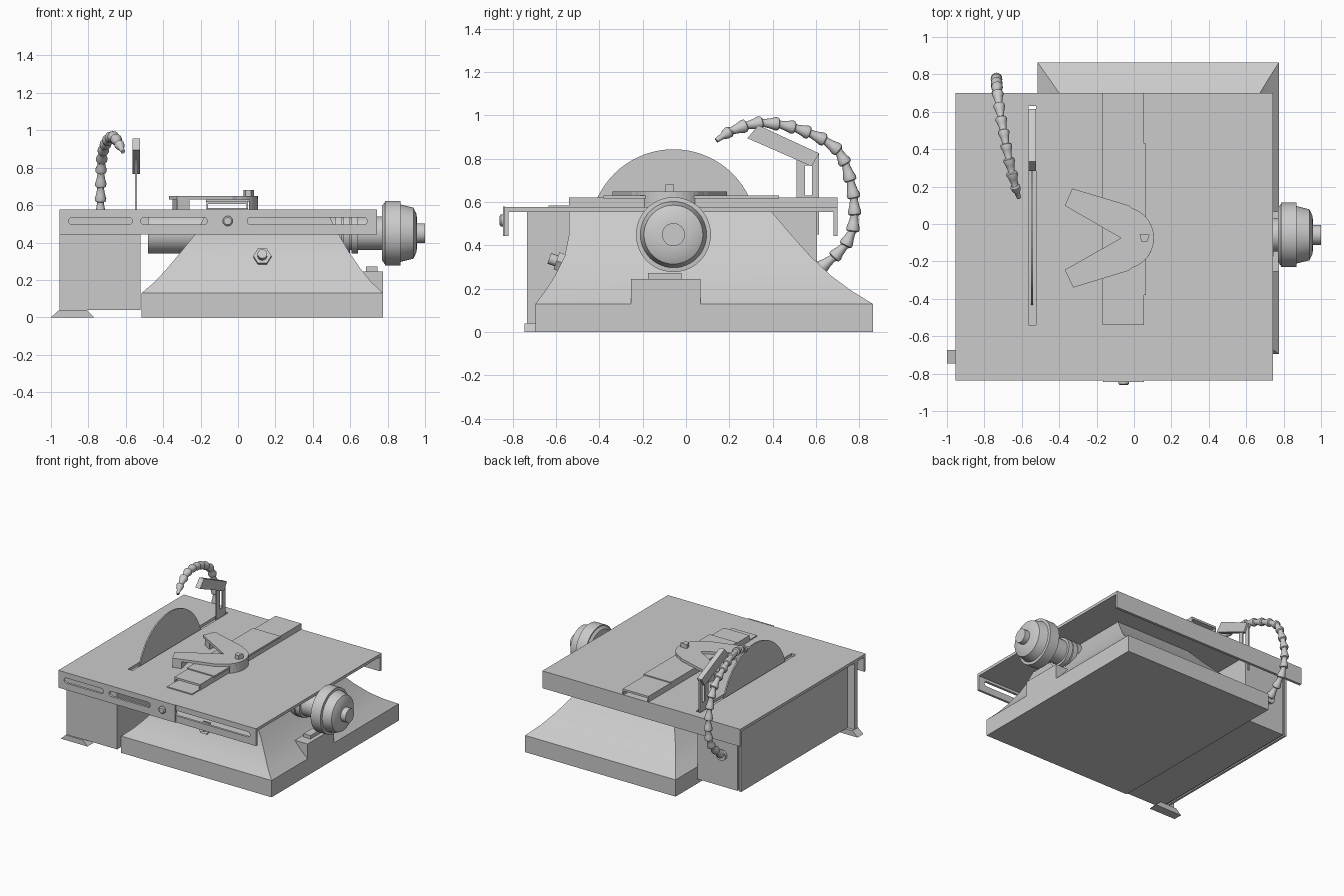
import bpy, bmesh, math
from mathutils import Vector, Matrix

if "Cube" in bpy.data.objects:
    bpy.data.objects.remove(bpy.data.objects["Cube"])

AY, AZ = -0.058, 0.45   # motor axis


def finish(bm, name, smooth=False):
    bmesh.ops.recalc_face_normals(bm, faces=bm.faces)
    me = bpy.data.meshes.new(name)
    bm.to_mesh(me)
    bm.free()
    ob = bpy.data.objects.new(name, me)
    bpy.context.collection.objects.link(ob)
    if smooth:
        bpy.ops.object.select_all(action='DESELECT')
        ob.select_set(True)
        bpy.context.view_layer.objects.active = ob
        bpy.ops.object.shade_smooth_by_angle(angle=math.radians(35))
    return ob


def loft(bm, rings):
    rows = [[bm.verts.new(p) for p in r] for r in rings]
    n = len(rows[0])
    for a, b in zip(rows, rows[1:]):
        for i in range(n):
            bm.faces.new((a[i], a[(i + 1) % n], b[(i + 1) % n], b[i]))
    bm.faces.new(rows[0])
    bm.faces.new(rows[-1])


def prism(name, pts, axis, lo, hi):
    """Extrude a 2D outline along an axis (x: pts are yz, y: xz, z: xy)."""
    put = {'x': lambda p, d: (d, *p), 'y': lambda p, d: (p[0], d, p[1]),
           'z': lambda p, d: (*p, d)}[axis]
    bm = bmesh.new()
    loft(bm, [[put(p, d) for p in pts] for d in (lo, hi)])
    return finish(bm, name)


def box(name, x0, x1, y0, y1, z0, z1):
    return prism(name, [(x0, y0), (x1, y0), (x1, y1), (x0, y1)], 'z', z0, z1)


def lathe(bm, profile, mat, n=32):
    """Revolve (distance, radius) pairs around local z."""
    loft(bm, [[mat @ Vector((r * math.cos(2 * math.pi * i / n),
                             r * math.sin(2 * math.pi * i / n), d))
               for i in range(n)] for d, r in profile])


def aim(pos, direction):
    return Matrix.Translation(pos) @ Vector(direction).to_track_quat('Z', 'Y').to_matrix().to_4x4()


def turned(name, profile, pos, direction, n=32):
    bm = bmesh.new()
    lathe(bm, profile, aim(pos, direction), n)
    return finish(bm, name, n > 8)


def arc(cx, cy, r, a0, a1, n):
    return [(cx + r * math.cos(math.radians(a0 + (a1 - a0) * i / n)),
             cy + r * math.sin(math.radians(a0 + (a1 - a0) * i / n))) for i in range(n + 1)]


def cut(ob, cutters):
    for c in cutters:
        c.hide_render = True
        m = ob.modifiers.new('cut', 'BOOLEAN')
        m.operation, m.solver, m.object = 'DIFFERENCE', 'EXACT', c
        bpy.context.view_layer.objects.active = ob
        bpy.ops.object.modifier_apply(modifier=m.name)
        bpy.data.objects.remove(c)


# flared base casting
bm = bmesh.new()
rings = [(0, -.515, .775, -.695, .863), (.13, -.515, .775, -.695, .863),
         (.19, -.445, .712, -.65, .765), (.26, -.38, .655, -.605, .67),
         (.35, -.305, .593, -.56, .575), (.45, -.225, .535, -.54, .485),
         (.556, -.17, .48, -.54, .395)]
loft(bm, [[(a, c, z), (b, c, z), (b, d, z), (a, d, z)] for z, a, b, c, d in rings])
finish(bm, 'flared_base', True)
box('motor_pedestal', .45, .775, -.255, .068, .1, .245)
box('pedestal_pad', .685, .745, -.175, -.02, .245, .272)

# blade housing with side panel, front plate and foot
box('blade_housing', -.865, -.522, -.70, .605, .04, .556)
box('housing_side_panel', -.897, -.88, -.70, .605, .04, .556)
box('housing_panel_joint', -.88, -.865, -.68, .595, .05, .556)
box('housing_front_plate', -.955, -.522, -.735, -.70, .04, .556)
prism('front_foot', [(-1, 0), (-.77, 0), (-.81, .04), (-.955, .04)], 'y', -.745, -.675)

# table top with blade slot
table = box('table_top', -.955, .742, -.835, .7, .555, .577)
cut(table, [box('slot_cutter', -.565, -.525, -.54, .63, .53, .6)])

# front and rear aprons, the front one slotted
apron = box('front_apron', -.955, .742, -.838, -.82, .443, .577)
cut(apron, [prism('slot_cutter', arc(x1 - .02, .515, .02, -90, 90, 10)
                  + arc(x0 + .02, .515, .02, 90, 270, 10), 'y', -.9, -.8)
            for x0, x1 in ((-.905, -.565), (-.52, -.165), (.05, .69))])
box('rear_apron', -.955, .742, .68, .7, .443, .577)
box('apron_cover_plate', -.165, .053, -.845, -.836, .443, .579)
turned('apron_bolt', [(0, .027), (.012, .027), (.018, .02)], (-.055, -.843, .515), (0, -1, 0), 24)

# sliding rail: front strip, inverted channel, raised middle plate
box('rail_strip', -.165, .05, -.635, -.38, .576, .585)
prism('sliding_rail', [(-.168, .577), (-.16, .577), (-.16, .606), (.045, .606), (.045, .577),
                       (.053, .577), (.053, .622), (-.168, .622)], 'y', -.54, .7)
box('rail_saddle', -.172, .063, -.38, .43, .616, .63)

# V-shaped work holder with end skirts and screw
prism('v_holder', [(-.07, -.075), (-.37, -.245), (-.325, -.34), (-.03, -.25)]
      + arc(-.06, -.075, .167, -72, 72, 14)
      + [(-.03, .1), (-.33, .19), (-.37, .098)], 'z', .63, .65)
for s in (-1, 1):
    prism('v_arm_skirt', [(-.35, -.075 + s * .168), (-.325, -.075 + s * .262),
                          (-.26, -.075 + s * .243), (-.285, -.075 + s * .13)], 'z', .577, .632)
prism('v_hub_skirt', arc(-.06, -.075, .167, -44, 44, 10), 'z', .577, .632)
prism('holder_screw', [(.03, -.055), (.04, -.095), (.07, -.095), (.085, -.055)], 'z', .64, .682)

# blade with arbor flange
turned('saw_blade', [(0, .387), (.01, .387)], (-.55, AY, .457), (1, 0, 0), 72)

# splitter post with slot and slanted guard
post = prism('guard_post', [(.51, .45), (.615, .45), (.615, .825), (.56, .85), (.51, .82)],
             'x', -.550, -.540)
cut(post, [box('slot_cutter', -.6, -.5, .55, .582, .63, .77)])
prism('blade_guard', [(.334, .955), (.283, .895), (.58, .765), (.615, .825)], 'x', -.565, -.525)

# motor body and cooling ribs, then pulley knob and shaft
turned('motor_body', [(0, .108), (.97, .108)], (-.48, AY, AZ), (1, 0, 0), 48)
for x in (.52, .563, .606):
    turned('motor_rib', [(0, .108), (.036, .108)], (x, AY, AZ), (1, 0, 0), 48)
turned('motor_neck', [(0, .09), (.32, .09)], (.46, AY, AZ), (1, 0, 0), 48)
turned('motor_knob', [(.77, .06), (.77, .145), (.785, .165), (.785, .173), (.868, .173),
                      (.87, .153), (.938, .136), (.955, .1), (.958, .05)],
       (0, AY, AZ), (1, 0, 0), 48)
turned('motor_shaft', [(.9, .053), (1.0, .053)], (0, AY, AZ), (1, 0, 0), 32)

# hex bolt on the base front
n = Vector((0, -.9, .3))
p = Vector((.13, -.565, .318))
turned('hex_bolt', [(0, .048), (.035, .048)], p, n, 6)
turned('hex_bolt_stud', [(0, .026), (.07, .026)], p, n, 16)

# segmented coolant hose along a smooth path
path = [Vector(q) for q in (
    (-.735, .55, .27), (-.735, .62, .295), (-.735, .735, .4), (-.735, .775, .5),
    (-.735, .77, .65), (-.73, .71, .83), (-.715, .59, .91), (-.69, .455, .955),
    (-.665, .325, .965), (-.635, .2, .925), (-.615, .14, .885))]
path = [2 * path[0] - path[1]] + path + [2 * path[-1] - path[-2]]
pts = []
for a, b, c, d in zip(path, path[1:], path[2:], path[3:]):
    for i in range(20):
        t = i / 20
        pts.append(.5 * (2 * b + (c - a) * t + (2 * a - 5 * b + 4 * c - d) * t * t
                         + (3 * b - a - 3 * c + d) * t ** 3))
pts.append(path[-2])
total = sum((q - o).length for o, q in zip(pts, pts[1:]))
count, run, knots = 17, 0, [pts[0]]
for o, q in zip(pts, pts[1:]):
    run += (q - o).length
    if run >= total * len(knots) / count - 1e-6 and len(knots) <= count:
        knots.append(q)
bm = bmesh.new()
for i, (o, q) in enumerate(zip(knots, knots[1:])):
    L = (q - o).length
    prof = [(-.008, .022), (-.004, .029), (L * .12, .031), (L * .4, .024), (L * .8, .018), (L * 1.05, .022)]
    if i == count - 1:
        prof = [(-.01, .02), (0, .027), (L * .3, .024), (L * .5, .015), (L, .011)]
    lathe(bm, prof, aim(o, q - o), 16)
finish(bm, 'coolant_hose', True)
turned('hose_socket', [(0, .04), (.03, .04)], (-.735, .595, .285), (0, 1, 0), 24)
